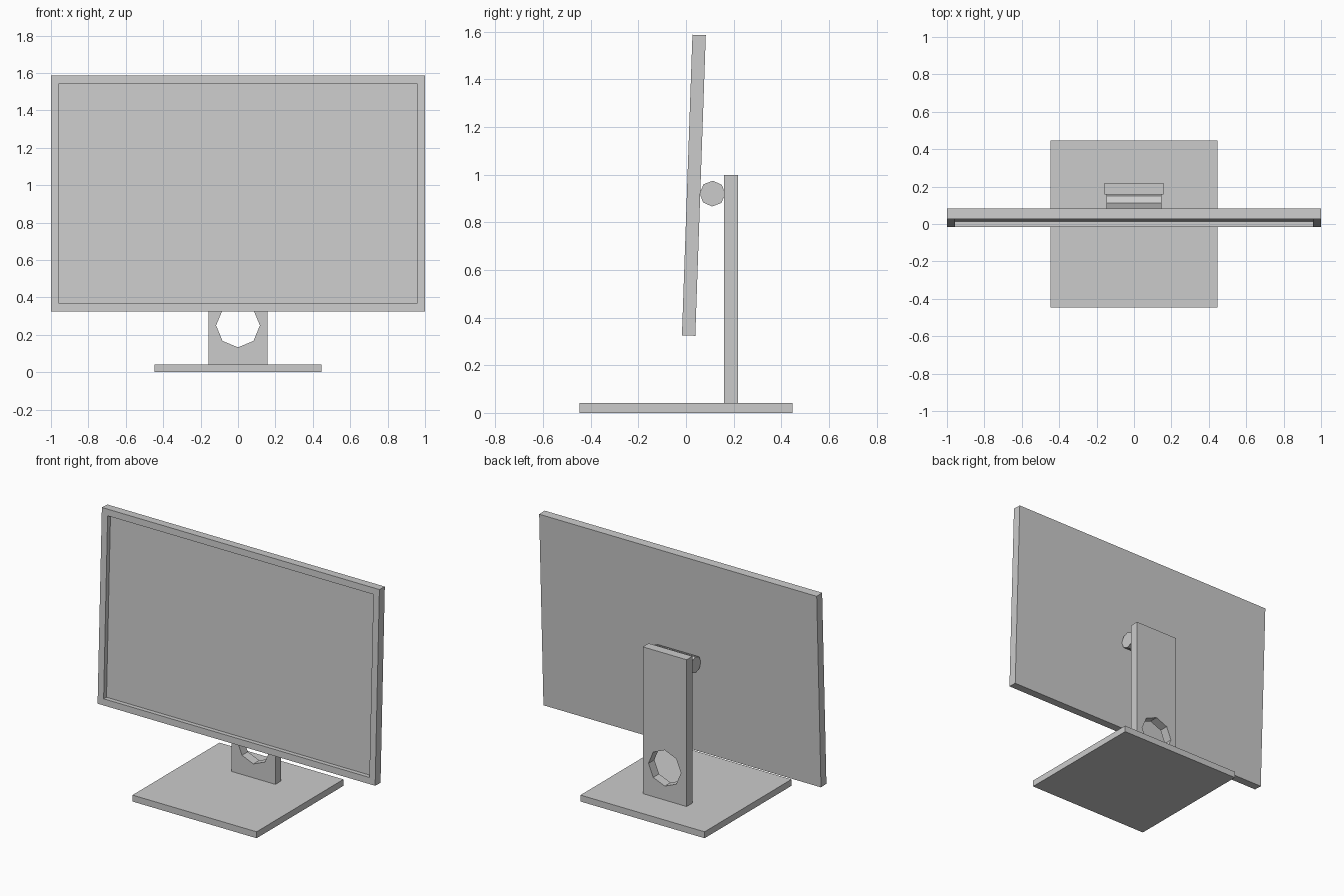
import bpy, bmesh
from math import radians, pi
from mathutils import Matrix, Vector

if "Cube" in bpy.data.objects:
    bpy.data.objects.remove(bpy.data.objects["Cube"])


def finish(name, bm):
    bmesh.ops.recalc_face_normals(bm, faces=bm.faces)
    mesh = bpy.data.meshes.new(name)
    bm.to_mesh(mesh)
    bm.free()
    obj = bpy.data.objects.new(name, mesh)
    bpy.context.collection.objects.link(obj)
    return obj


def box_bm(size, centre=(0, 0, 0)):
    bm = bmesh.new()
    mat = Matrix.Translation(centre) @ Matrix.Diagonal((*size, 1))
    bmesh.ops.create_cube(bm, size=1, matrix=mat)
    return bm


def octagon_rod(name, radius, length, centre, axis, tilt=0):
    bm = bmesh.new()
    turn = Matrix.Rotation(pi / 2, 4, 'Y' if axis == 'X' else 'X')
    bmesh.ops.create_cone(bm, cap_ends=True, segments=8, radius1=radius,
                          radius2=radius, depth=length, matrix=turn)
    obj = finish(name, bm)
    obj.location = centre
    obj.rotation_euler.x = tilt
    return obj


TILT = radians(-2)

# Square foot plate
finish("base", box_bm((0.894, 0.894, 0.042), (0, 0, 0.021)))

# Upright column with an octagonal cable hole
column = finish("stand_column", box_bm((0.316, 0.06, 0.957), (0, 0.189, 0.5195)))
cutter = octagon_rod("cable_hole_cutter", 0.117, 0.2, (0, 0.189, 0.25), 'Y')
cutter.hide_render = True
cutter.hide_set(True)
hole = column.modifiers.new("cable_hole", 'BOOLEAN')
hole.operation = 'DIFFERENCE'
hole.solver = 'EXACT'
hole.object = cutter

# Hinge between column and screen
octagon_rod("tilt_hinge", 0.054, 0.294, (0, 0.111, 0.92), 'X', TILT)

# Screen housing with a recessed display, leaning back
bm = box_bm((2.0, 0.056, 1.262))
front = min(bm.faces, key=lambda f: f.calc_center_median().y)
bmesh.ops.inset_region(bm, faces=[front], thickness=0.06)
display = bmesh.ops.extrude_face_region(bm, geom=[front])["geom"]
bmesh.ops.translate(bm, vec=Vector((0, 0.03, 0)),
                    verts=[v for v in display if isinstance(v, bmesh.types.BMVert)])
if front.is_valid:
    bmesh.ops.delete(bm, geom=[front], context='FACES_ONLY')
screen = finish("screen", bm)
screen.location = (0, 0.033, 0.955)
screen.rotation_euler.x = TILT
